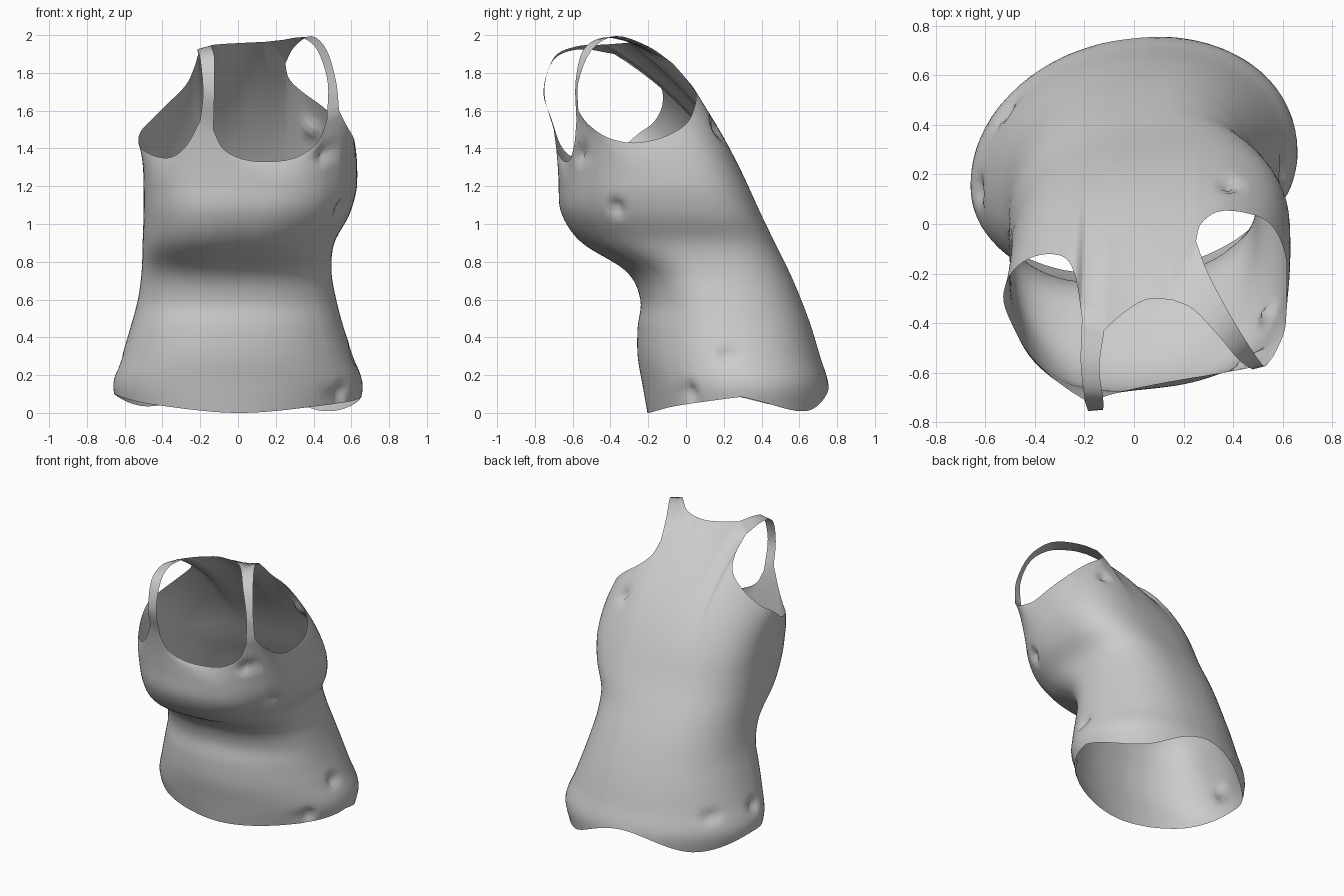
import bpy, bmesh, math
from mathutils import Vector

if "Cube" in bpy.data.objects:
    bpy.data.objects.remove(bpy.data.objects["Cube"])


def spline(pts, t):
    """Catmull-Rom point at t in 0..1 along evenly spaced control points."""
    pts = [Vector(p) for p in pts]
    f = max(0.0, min(t, 1.0)) * (len(pts) - 1)
    i = min(int(f), len(pts) - 2)
    f -= i
    b, c = pts[i], pts[i + 1]
    a = pts[i - 1] if i > 0 else b * 2 - c
    d = pts[i + 2] if i + 2 < len(pts) else c * 2 - b
    return b + ((c - a) + ((a * 2 - b * 5 + c * 4 - d) + (b * 3 - a - c * 3 + d) * f) * f) * f * 0.5


def blend(values, t):
    """Smoothly interpolated number at t in 0..1."""
    return spline([(v, 0) for v in values], t)[0]


# Torso sections every 0.15 in height: x min, x max, side y, front y, back y
STEP = 0.15
SECTIONS = [
    (-.63, .63, .23, -.20, .745),
    (-.66, .66, .22, -.225, .75),
    (-.615, .61, .19, -.25, .705),
    (-.57, .56, .16, -.25, .66),
    (-.53, .52, .12, -.235, .605),
    (-.51, .495, .07, -.31, .54),
    (-.505, .51, .0, -.545, .465),
    (-.50, .59, -.06, -.65, .39),
    (-.50, .63, -.12, -.665, .32),
    (-.51, .63, -.17, -.65, .25),
]
HEM = [.085, .01, .155, .035, .10, .045, .0, .04, .085]   # hem height every 45 degrees
SKEW = 0.1
CHEST = 1.2


def torso(u, z):
    """Point on the torso at angle u (degrees) and height z."""
    x0, x1, ym, yf, yb = spline(SECTIONS, z / (STEP * (len(SECTIONS) - 1)))
    c, s = math.cos(math.radians(u)), math.sin(math.radians(u))
    power = 2 / (1.98 + 0.55 * z)
    x = (x1 - x0) / 2 * math.copysign(abs(c) ** power, c)
    depth = (yb - ym) if s > 0 else (ym - yf)
    y = ym + depth * math.copysign(abs(s) ** power, s) + SKEW * x
    return Vector(((x0 + x1) / 2 + x, y, z))


# Upper edges, going round from the front neckline
neck_front = [(-.13, -.70, 1.50), (-.08, -.685, 1.40), (.02, -.66, 1.345), (.15, -.635, 1.33),
              (.30, -.61, 1.35), (.42, -.59, 1.43), (.47, -.58, 1.55)]
arm_left = [(.535, -.57, 1.60), (.57, -.52, 1.53), (.61, -.42, 1.46), (.615, -.28, 1.43),
            (.61, -.12, 1.46), (.55, .0, 1.53), (.45, .045, 1.62), (.34, .05, 1.70),
            (.27, .0, 1.77), (.25, -.07, 1.85)]
neck_back = [(.15, -.305, 1.965), (.05, -.305, 1.96), (-.05, -.365, 1.955), (-.12, -.43, 1.95)]
arm_right = [(-.21, -.38, 1.90), (-.235, -.22, 1.82), (-.28, -.135, 1.73), (-.38, -.125, 1.63),
             (-.47, -.17, 1.54), (-.52, -.25, 1.48), (-.52, -.34, 1.41), (-.44, -.50, 1.36),
             (-.35, -.60, 1.355), (-.27, -.665, 1.42), (-.20, -.71, 1.55)]
# Edge, number of columns, torso angles spread along the edge
EDGES = [(neck_front, 19, (-106, -50)), (arm_left, 37, (-40, -8, 48, 78)),
         (neck_back, 13, (85, 103)), (arm_right, 41, (110, 121, 160, 192, 225, 244))]

bm = bmesh.new()


def skin(grid, closed=False):
    """Join neighbouring columns of points with quads."""
    cols = [[bm.verts.new(p) for p in col] for col in grid]
    for i in range(len(cols) - (0 if closed else 1)):
        a, b = cols[i], cols[(i + 1) % len(cols)]
        for j in range(len(a) - 1):
            bm.faces.new((a[j], b[j], b[j + 1], a[j + 1]))


# Torso panel: each column runs from the hem to its place on the upper edge
LOWER, UPPER = 40, 14
columns = []
for edge, count, angles in EDGES:
    for k in range(count):
        t = k / (count - 1)
        u = blend(angles, t)
        top = spline(edge, t)
        hem = blend(HEM, (u % 360) / 360)
        col = [torso(u, hem + (CHEST - hem) * j / LOWER) for j in range(LOWER + 1)]
        start = col[-1]
        slope = (start - torso(u, CHEST - 0.1)) / 0.1
        slope.x *= 0.2
        bend = start + slope * (top.z - CHEST) * 0.58
        for j in range(1, UPPER + 1):
            f = j / UPPER
            col.append(start * (1 - f) ** 2 + bend * 2 * f * (1 - f) + top * f * f)
        columns.append(col)
skin(columns, closed=True)


# Shoulder straps, bridging the front and back of the panel
def strap(inner, outer, n=20):
    skin([[spline(e, k / n) for k in range(n + 1)] for e in (inner, outer)])


strap([neck_front[-1], (.475, -.585, 1.75), (.42, -.545, 1.92), (.34, -.45, 1.985),
       (.24, -.345, 1.975), neck_back[0]],
      [arm_left[0], (.52, -.57, 1.75), (.47, -.50, 1.92), (.39, -.37, 1.995),
       (.30, -.20, 1.94), arm_left[-1]])
strap([arm_right[-1], (-.185, -.755, 1.70), (-.20, -.70, 1.87), (-.215, -.56, 1.925), arm_right[0]],
      [neck_front[0], (-.125, -.75, 1.70), (-.125, -.70, 1.88), (-.14, -.58, 1.94), neck_back[-1]])
bmesh.ops.remove_doubles(bm, verts=bm.verts, dist=0.0005)
bmesh.ops.recalc_face_normals(bm, faces=bm.faces)
bm.normal_update()

# Small puckers in the cloth
PUCKERS = [(.6, .2, .3), (.55, 0, .1), (.6, -.4, 1.05), (.47, -.56, 1.37),
           (.38, .15, 1.5), (-.52, .43, .27), (-.63, .15, .27)]
RADIUS, DEPTH = 0.065, 0.035
for spot in PUCKERS:
    centre = min(bm.verts, key=lambda v: (v.co - Vector(spot)).length)
    middle, inward = centre.co.copy(), -centre.normal
    for v in bm.verts:
        d = (v.co - middle).length
        if d < RADIUS:
            v.co += inward * DEPTH * (1 - d / RADIUS)

mesh = bpy.data.meshes.new("tank_top")
bm.to_mesh(mesh)
bm.free()
top_object = bpy.data.objects.new("tank_top", mesh)
bpy.context.collection.objects.link(top_object)

# Plain grey cloth
cloth = bpy.data.materials.new("grey_cloth")
cloth.use_nodes = True
grey = (0.6, 0.6, 0.6, 1)
cloth.diffuse_color = grey
cloth.node_tree.nodes["Principled BSDF"].inputs["Base Color"].default_value = grey
mesh.materials.append(cloth)

bpy.context.view_layer.objects.active = top_object
top_object.select_set(True)
bpy.ops.object.shade_smooth_by_angle(angle=math.radians(60))
